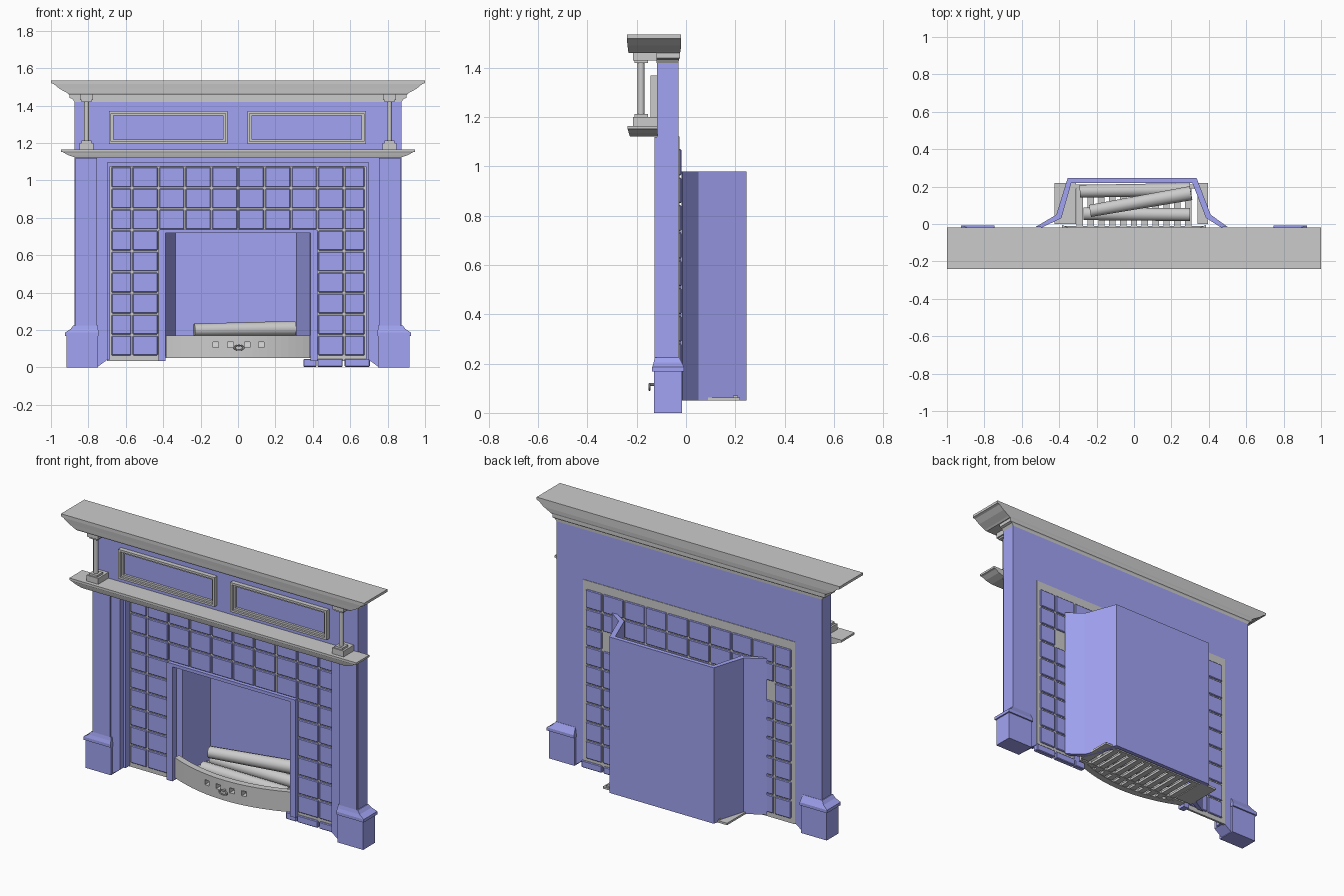
import bpy, bmesh, math
from mathutils import Vector

if "Cube" in bpy.data.objects:
    bpy.data.objects.remove(bpy.data.objects["Cube"])

blue = bpy.data.materials.new("blue_paint")
blue.diffuse_color = (0.36, 0.37, 0.9, 1)
blue.use_nodes = True
blue.node_tree.nodes["Principled BSDF"].inputs["Base Color"].default_value = blue.diffuse_color


def finish(name, bm, mat=None, bevel=0.0):
    bmesh.ops.recalc_face_normals(bm, faces=bm.faces)
    me = bpy.data.meshes.new(name)
    bm.to_mesh(me)
    bm.free()
    ob = bpy.data.objects.new(name, me)
    bpy.context.collection.objects.link(ob)
    if mat:
        me.materials.append(mat)
    if bevel:
        m = ob.modifiers.new("bevel", 'BEVEL')
        m.width, m.segments = bevel, 1
    return ob


def add_loft(bm, levels):
    """Stack of rectangles (z, x0, x1, y0, y1) joined into a closed solid."""
    rings = [[bm.verts.new((x, y, z)) for x, y in ((x0, y0), (x1, y0), (x1, y1), (x0, y1))]
             for z, x0, x1, y0, y1 in levels]
    for a, b in zip(rings, rings[1:]):
        for i in range(4):
            bm.faces.new((a[i], a[(i + 1) % 4], b[(i + 1) % 4], b[i]))
    bm.faces.new(rings[0])
    bm.faces.new(rings[-1])


def loft(name, levels, mat=None, bevel=0.0):
    bm = bmesh.new()
    add_loft(bm, levels)
    return finish(name, bm, mat, bevel)


def boxes(name, items, mat=None, bevel=0.0):
    """Several boxes (x0, x1, y0, y1, z0, z1) in one object."""
    bm = bmesh.new()
    for x0, x1, y0, y1, z0, z1 in items:
        add_loft(bm, [(z0, x0, x1, y0, y1), (z1, x0, x1, y0, y1)])
    return finish(name, bm, mat, bevel)


def prism(name, pts, d0, d1, axis='z', mat=None):
    """Extrude an outline along z (xy points) or along y (xz points)."""
    put = (lambda p, d: (p[0], p[1], d)) if axis == 'z' else (lambda p, d: (p[0], d, p[1]))
    bm = bmesh.new()
    a = [bm.verts.new(put(p, d0)) for p in pts]
    b = [bm.verts.new(put(p, d1)) for p in pts]
    n = len(pts)
    for i in range(n):
        bm.faces.new((a[i], a[(i + 1) % n], b[(i + 1) % n], b[i]))
    bm.faces.new(a)
    bm.faces.new(b)
    return finish(name, bm, mat)


def rod(name, p, q, r, sides=12, r2=None):
    p, q = Vector(p), Vector(q)
    bm = bmesh.new()
    bmesh.ops.create_cone(bm, cap_ends=True, segments=sides, radius1=r,
                          radius2=r2 or r, depth=(q - p).length)
    bm.transform((q - p).to_track_quat('Z', 'Y').to_matrix().to_4x4())
    bmesh.ops.translate(bm, verts=bm.verts, vec=(p + q) / 2)
    ob = finish(name, bm)
    bpy.context.view_layer.objects.active = ob
    ob.select_set(True)
    bpy.ops.object.shade_smooth_by_angle(angle=math.radians(40))
    ob.select_set(False)
    return ob


# Mantel shelf, crown and lower shelf
loft("mantel_shelf", [(1.46, -.905, .905, -.232, -.025), (1.468, -.915, .915, -.235, -.022),
                      (1.49, -.955, .955, -.237, -.02), (1.515, -.985, .985, -.24, -.02),
                      (1.52, -1, 1, -.24, -.02), (1.535, -1, 1, -.24, -.02)])
loft("crown_moulding", [(1.42, -.875, .875, -.12, -.03), (1.435, -.885, .885, -.12, -.029),
                        (1.44, -.9, .9, -.12, -.025), (1.46, -.9, .9, -.12, -.025)])
loft("lower_shelf", [(1.122, -.87, .87, -.228, -.115), (1.135, -.91, .91, -.232, -.115),
                     (1.15, -.935, .935, -.236, -.115), (1.153, -.947, .947, -.238, -.115),
                     (1.165, -.947, .947, -.238, -.115)])

# Frieze with header strip, and its two framed panels
boxes("frieze", [(-.875, .875, -.118, -.03, 1.12, 1.425)], blue)
boxes("header", [(-.75, .75, -.118, -.045, 1.095, 1.125)], blue)
for x0, x1 in ((-.69, -.055), (.05, .685)):
    for w0, w1, d in ((0, .012, -.145), (.012, .024, -.132)):
        a, b, c, e = x0 + w0, x1 - w0, 1.195 + w0, 1.37 - w0
        t = w1 - w0
        boxes("panel_frame", [(a, b, d, -.115, c, c + t), (a, b, d, -.115, e - t, e),
                              (a, a + t, d, -.115, c + t, e - t), (b - t, b, d, -.115, c + t, e - t)])

for s in (-1, 1):
    def mx(a, b):
        return tuple(sorted((s * a, s * b)))

    # Small columns between the shelves
    cx = s * .81
    boxes("column_base", [(cx - .038, cx + .038, -.215, -.118, 1.165, 1.2),
                          (cx - .026, cx + .026, -.208, -.155, 1.2, 1.212)])
    boxes("column_capital", [(cx - .036, cx + .036, -.215, -.118, 1.43, 1.465),
                             (cx - .026, cx + .026, -.208, -.155, 1.42, 1.43)])
    rod("column_shaft", (cx, -.182, 1.21), (cx, -.182, 1.422), .014)

    # Pilasters: body, raised face, return with sloping foot
    boxes("pilaster", [(*mx(.75, .875), -.118, -.03, .1, 1.12),
                       (*mx(.755, .87), -.127, -.115, .2, 1.12)], blue)
    prism("pilaster_return", [(s * .75, 0.003), (s * .697, .042), (s * .697, 1.12), (s * .75, 1.12)],
          -.115, -.03, 'y', blue)
    # Plinth and its cap moulding
    boxes("plinth", [(*mx(.748, .917), -.13, -.017, 0, .17)], blue)
    loft("plinth_cap", [(z, *mx(i, o), f, b) for z, i, o, f, b in (
        (.168, .745, .925, -.137, -.008), (.186, .745, .925, -.137, -.008),
        (.205, .748, .895, -.131, -.018), (.225, .75, .88, -.127, -.028))], blue)
    # Stepped moulding round the tiles
    boxes("inner_moulding", [(*mx(.684, .71), -.085, -.04, .042, 1.095)], blue)
    # Jamb of the fire opening
    boxes("opening_jamb", [(*mx(.388, .425), -.065, -.02, .035, .735)], blue)
boxes("inner_moulding_top", [(-.7, .7, -.085, -.04, 1.075, 1.1)], blue)
boxes("opening_lintel", [(-.42, .42, -.065, -.02, .718, .737)], blue)

# Grout backing
boxes("grout", [(-.7, -.42, -.04, -.027, .035, .735), (.42, .7, -.04, -.027, .035, .735),
                (-.7, .7, -.04, -.027, .735, 1.122)])

# Tiles: two columns each side, three rows across the top
xs = [-.68, -.567, -.425, -.284, -.142, 0, .142, .284, .425, .567, .68]
zs = [.06, .172, .285, .397, .51, .622, .735, .847, .959, 1.075]
g = .004
tiles = []
for c in range(10):
    for r in range(9):
        if r >= 6 or c < 2 or c > 7:
            back = -.032 if (r == 6 and c in (1, 8)) else -.019
            tiles.append((xs[c] + g, xs[c + 1] - g, -.05, back, zs[r] + g, zs[r + 1] - g))
for a, b in ((.35, .42), (.425, .56), (.57, .705)):
    tiles.append((a, b, -.05, -.019, .003, .045))
boxes("tiles", tiles, blue, .004)

# Firebox: splayed walls, open at top and bottom
prism("firebox", [(-.525, -.015), (-.415, .05), (-.355, .245), (.335, .245), (.41, .05), (.5, -.015),
                  (.465, -.018), (.385, .032), (.312, .22), (-.335, .22), (-.388, .032), (-.49, -.018)],
      .05, .98, 'z', blue)

# Bowed fender with four square vents and a ring pull
bow = [(x / 10 * .385, -.13 + .085 * (x / 10) ** 2) for x in range(-10, 11)]
fender = prism("fender", bow + [(x, y + .04) for x, y in reversed(bow)], .05, .17)
vents = boxes("vent_cutter", [(x - .015, x + .015, -.2, .0, .105, .135) for x in (-.12, -.04, .05, .125)])
vents.hide_render = True
vents.hide_viewport = True
cut = fender.modifiers.new("vents", 'BOOLEAN')
cut.operation, cut.object, cut.solver = 'DIFFERENCE', vents, 'EXACT'
rod("pull_stem", (.005, -.125, .115), (.005, -.15, .115), .006, 8)
bpy.ops.mesh.primitive_torus_add(location=(.005, -.148, .105), rotation=(math.pi / 2, 0, 0),
                                 major_radius=.02, minor_radius=.005, major_segments=16, minor_segments=6)
bpy.context.object.name = "pull_ring"
bpy.context.object.scale = (1.2, .65, 1)

# Grate: side plates, cross rails and slats
boxes("grate_frame", [(-.425, -.31, .0, .22, .05, .062), (.34, .395, .0, .22, .05, .062),
                      (-.37, .38, .19, .21, .05, .07), (-.37, .38, -.03, -.01, .05, .07)])
boxes("grate_slats", [(x - .017, x + .017, -.105 + .5 * x * x, .2, .052, .066)
                      for x in [-.29 + i * .058 for i in range(11)]])

# Logs
rod("log_back", (-.29, .175, .105), (.3, .185, .105), .036, 10)
rod("log_front", (-.27, .055, .105), (.3, .05, .105), .036, 10)
rod("log_top", (-.235, .07, .2), (.305, .165, .208), .034, 10, .04)
